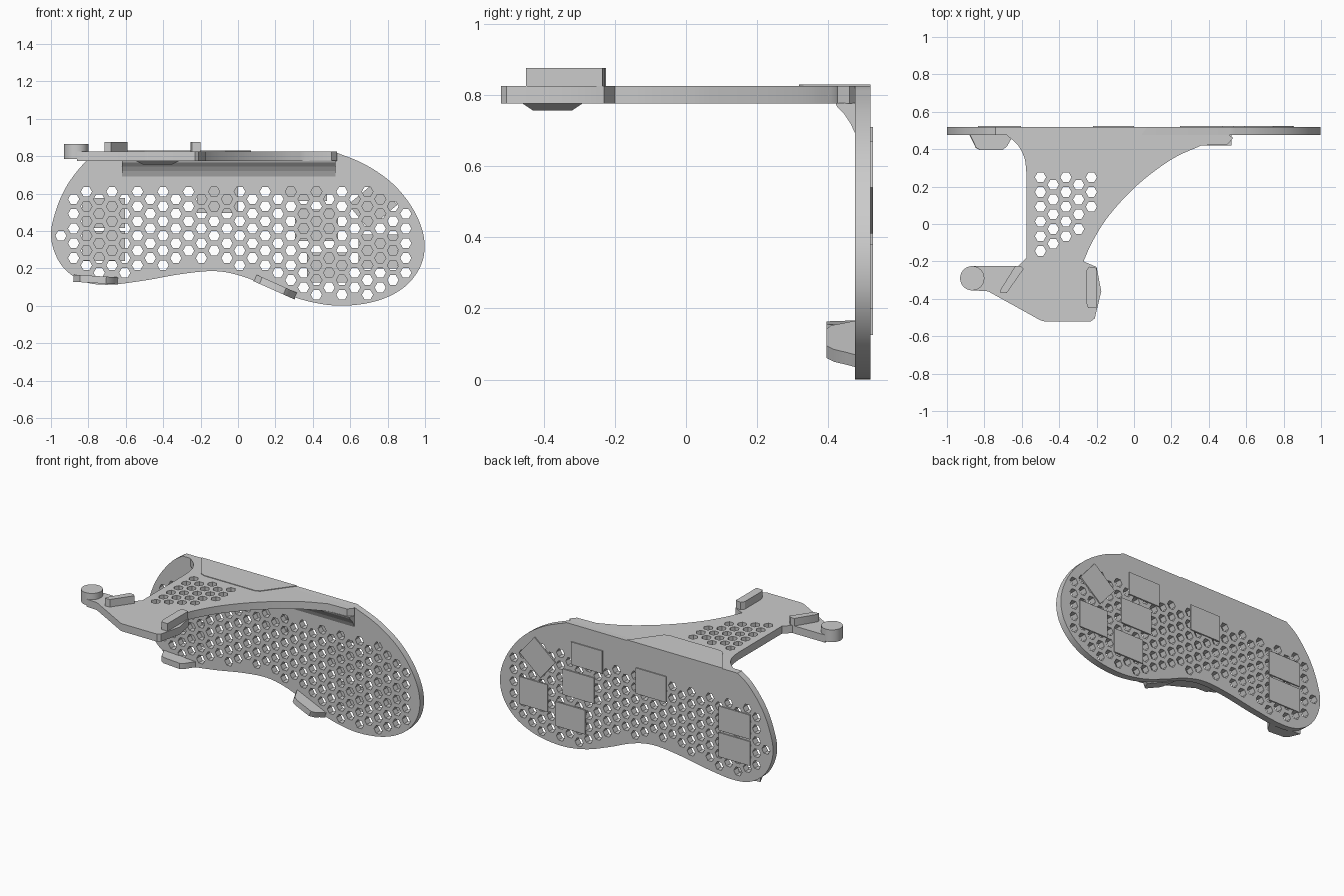
import bpy, math
from mathutils import Vector, geometry

if "Cube" in bpy.data.objects:
    bpy.data.objects.remove(bpy.data.objects["Cube"])


def prism(name, outline, lo, hi, holes=(), upright=False):
    """Extruded outline with holes; upright maps the profile to x/z and lo..hi to y."""
    cu = bpy.data.curves.new(name, 'CURVE')
    cu.dimensions = '2D'
    cu.fill_mode = 'BOTH'
    cu.extrude = (hi - lo) / 2
    for loop in [outline, *holes]:
        sp = cu.splines.new('POLY')
        sp.points.add(len(loop) - 1)
        for p, (a, b) in zip(sp.points, loop):
            p.co = (a, b, 0, 1)
        sp.use_cyclic_u = True
    ob = bpy.data.objects.new(name, cu)
    bpy.context.collection.objects.link(ob)
    mid = (lo + hi) / 2
    if upright:
        ob.rotation_euler.x = math.pi / 2
        ob.location.y = mid
    else:
        ob.location.z = mid
    bpy.ops.object.select_all(action='DESELECT')
    ob.select_set(True)
    bpy.context.view_layer.objects.active = ob
    bpy.ops.object.convert(target='MESH')
    ob = bpy.context.object
    bpy.ops.object.mode_set(mode='EDIT')
    bpy.ops.mesh.select_all(action='SELECT')
    bpy.ops.mesh.remove_doubles(threshold=0.0002)
    bpy.ops.mesh.normals_make_consistent(inside=False)
    bpy.ops.object.mode_set(mode='OBJECT')
    bpy.ops.object.shade_smooth_by_angle(angle=math.radians(30))
    return ob


def loft(name, a, b):
    """Solid between two matching 3D loops."""
    n = len(a)
    faces = [tuple(range(n))[::-1], tuple(range(n, 2 * n))]
    faces += [(i, (i + 1) % n, n + (i + 1) % n, n + i) for i in range(n)]
    me = bpy.data.meshes.new(name)
    me.from_pydata(list(a) + list(b), [], faces)
    ob = bpy.data.objects.new(name, me)
    bpy.context.collection.objects.link(ob)
    bpy.context.view_layer.objects.active = ob
    bpy.ops.object.mode_set(mode='EDIT')
    bpy.ops.mesh.select_all(action='SELECT')
    bpy.ops.mesh.normals_make_consistent(inside=False)
    bpy.ops.object.mode_set(mode='OBJECT')
    return ob


def smooth(pts, n=5):
    """Open Catmull-Rom curve through the points."""
    v = [Vector(p) for p in pts]
    v = [2 * v[0] - v[1], *v, 2 * v[-1] - v[-2]]
    out = []
    for p0, p1, p2, p3 in zip(v, v[1:], v[2:], v[3:]):
        for k in range(n):
            t = k / n
            out.append(0.5 * (2 * p1 + (p2 - p0) * t + (2 * p0 - 5 * p1 + 4 * p2 - p3) * t * t
                              + (3 * p1 - p0 - 3 * p2 + p3) * t ** 3))
    return [tuple(p) for p in out] + [tuple(pts[-1])]


def ngon(cx, cy, r, n=6):
    return [(cx + r * math.cos(2 * math.pi * i / n), cy + r * math.sin(2 * math.pi * i / n))
            for i in range(n)]


def rect(cx, cy, w, h, deg=0):
    c, s = math.cos(math.radians(deg)), math.sin(math.radians(deg))
    return [(cx + c * u * w / 2 - s * v * h / 2, cy + s * u * w / 2 + c * v * h / 2)
            for u, v in ((-1, -1), (1, -1), (1, 1), (-1, 1))]


def fits(x, z, loop, margin):
    """True when the point is inside the loop and clear of its edge."""
    p, inside = Vector((x, z)), False
    for a, b in zip(loop, loop[1:] + loop[:1]):
        if (a[1] > z) != (b[1] > z) and x < (b[0] - a[0]) * (z - a[1]) / (b[1] - a[1]) + a[0]:
            inside = not inside
        q, t = geometry.intersect_point_line(p, Vector(a), Vector(b))
        q = Vector(a).lerp(Vector(b), min(1, max(0, t)))
        if (q.to_2d() - p).length < margin:
            return False
    return inside


PITCH, COL, HEX = 0.0788, 0.0683, 0.030

# upright kidney-shaped plate with honeycomb holes
kidney = smooth([(0.51, 0.825), (0.68, 0.755), (0.83, 0.65), (0.94, 0.51), (0.995, 0.36),
                 (0.98, 0.22), (0.89, 0.1), (0.74, 0.025), (0.55, 0.0), (0.37, 0.025),
                 (0.2, 0.085), (0.03, 0.155), (-0.12, 0.185), (-0.3, 0.17), (-0.5, 0.135),
                 (-0.7, 0.112), (-0.84, 0.135), (-0.95, 0.225), (-1.0, 0.37), (-0.97, 0.52),
                 (-0.91, 0.65), (-0.82, 0.765), (-0.74, 0.825)])
holes = []
for k in range(28):
    for j in range(9):
        x, z = -0.947 + k * COL, (0.57 if k % 2 else 0.61) - j * PITCH
        if fits(x, z, kidney, 0.043):
            holes.append(ngon(x, z, HEX))
prism("back_plate", kidney, 0.475, 0.518, holes, upright=True)

# thin rectangular pads on the rear face
pads = [(-0.72, 0.495, 0.23, 0.16, 0), (-0.72, 0.32, 0.23, 0.16, 0), (-0.11, 0.58, 0.22, 0.17, 0),
        (0.36, 0.635, 0.23, 0.15, 0), (0.42, 0.43, 0.23, 0.17, 0), (0.48, 0.205, 0.22, 0.16, 0),
        (0.75, 0.29, 0.21, 0.18, 0), (0.72, 0.54, 0.2, 0.17, 40)]
for i, p in enumerate(pads):
    prism(f"rear_pad_{i + 1}", rect(*p), 0.513, 0.525, upright=True)

# horizontal bracket arm with its own honeycomb
left_curve = smooth([(-0.68, 0.475), (-0.62, 0.42), (-0.585, 0.35), (-0.575, 0.27)])
right_curve = smooth([(-0.27, -0.2), (-0.22, -0.09), (-0.13, 0.05), (0.02, 0.21), (0.2, 0.345),
                      (0.36, 0.42)])
arm = ([(-0.74, 0.518), (-0.74, 0.475)] + left_curve
       + [(-0.575, -0.18), (-0.62, -0.225), (-0.86, -0.225), (-0.86, -0.355), (-0.78, -0.36),
          (-0.5, -0.515), (-0.48, -0.52), (-0.23, -0.52), (-0.21, -0.505), (-0.175, -0.36),
          (-0.2, -0.23)]
       + right_curve + [(0.5, 0.425), (0.53, 0.46), (0.51, 0.475), (0.51, 0.518)])
arm_holes = [ngon(-0.5 + c * 0.068, (0.21 if c % 2 else 0.25) - j * PITCH, HEX)
             for c, n in enumerate((6, 5, 5, 4, 3)) for j in range(n)]
prism("bracket_arm", arm, 0.775, 0.825, arm_holes)

# low raised panel where the arm meets the plate
prism("top_panel", [(-0.63, 0.518), (-0.5, 0.33), (-0.47, 0.318), (-0.1, 0.318),
                    (-0.07, 0.33), (0.07, 0.518)], 0.82, 0.829)

# curved gusset under the corner
profile = [(0.478, 0.777), (0.42, 0.777), (0.425, 0.765), (0.445, 0.745), (0.462, 0.72), (0.478, 0.685)]
loft("corner_gusset", [(-0.62, y, z) for y, z in profile], [(0.52, y, z) for y, z in profile])

# round knob, angled clip and straight clip on the arm
prism("end_knob", ngon(-0.865, -0.29, 0.065, 32), 0.785, 0.866)
prism("angled_clip", [(-0.605, -0.225), (-0.59, -0.24), (-0.68, -0.368), (-0.715, -0.37),
                      (-0.713, -0.35), (-0.635, -0.225)], 0.815, 0.875)
prism("side_clip", [(-0.255, -0.25), (-0.24, -0.228), (-0.2, -0.235), (-0.2, -0.45),
                    (-0.245, -0.45), (-0.255, -0.42)], 0.815, 0.875)

# tapered boss under the arm
loft("lower_boss", [(x, y, 0.776) for x, y in rect(-0.43, -0.375, 0.24, 0.17)],
     [(x, y, 0.756) for x, y in rect(-0.43, -0.375, 0.16, 0.11)])

# tapered hooks along the lower edge of the plate
hook = [(-0.12, 0.085), (-0.1, 0.045), (-0.085, 0.012), (-0.06, 0.0), (0.055, 0.0),
        (0.08, 0.02), (0.1, 0.055), (0.12, 0.085)]
for name, x, z, tilt in (("left_hook", -0.76, 0.14, 0.06), ("right_hook", 0.2, 0.1, 0.42)):
    ob = prism(name, hook, -0.019, 0.019)
    ob.location = (x, 0.395, z)
    ob.rotation_euler.y = tilt
